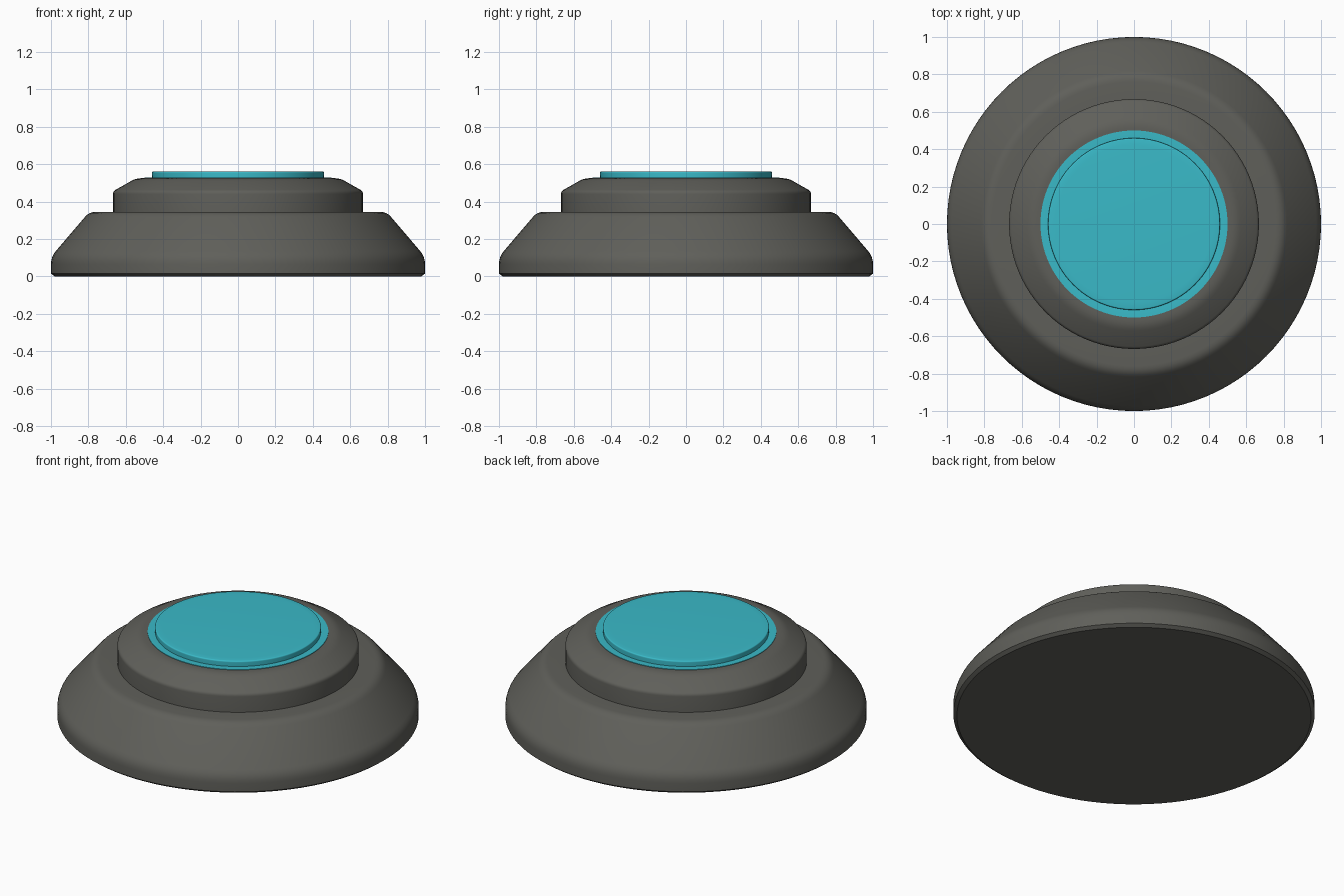
import bpy
import math
from mathutils import Vector

cube = bpy.data.objects.get("Cube")
if cube:
    bpy.data.objects.remove(cube)

SEGMENTS = 96


def make_material(name, color):
    mat = bpy.data.materials.new(name)
    mat.use_nodes = True
    mat.diffuse_color = color
    mat.node_tree.nodes["Principled BSDF"].inputs["Base Color"].default_value = color
    return mat


def round_corners(points, steps=4):
    """Round each (radius, height, rounding) corner of an open profile."""
    pts = [Vector(p[:2]) for p in points]
    out = []
    for i, p in enumerate(pts):
        size = points[i][2]
        if size == 0:
            out.append(p)
            continue
        a = p + (pts[i - 1] - p).normalized() * size
        b = p + (pts[i + 1] - p).normalized() * size
        for s in range(steps + 1):
            t = s / steps
            out.append(a * (1 - t) ** 2 + p * 2 * t * (1 - t) + b * t * t)
    return out


def lathe(name, points, mat):
    """Revolve a profile around z; end points are capped with flat discs."""
    profile = round_corners(points)
    verts, faces = [], []
    for r, z in profile:
        for k in range(SEGMENTS):
            a = math.tau * k / SEGMENTS
            verts.append((r * math.cos(a), r * math.sin(a), z))
    for j in range(len(profile) - 1):
        for k in range(SEGMENTS):
            n = (k + 1) % SEGMENTS
            lo, hi = j * SEGMENTS, (j + 1) * SEGMENTS
            faces.append((lo + k, lo + n, hi + n, hi + k))
    faces.append(tuple(reversed(range(SEGMENTS))))
    faces.append(tuple(range(len(verts) - SEGMENTS, len(verts))))
    mesh = bpy.data.meshes.new(name)
    mesh.from_pydata(verts, [], faces)
    mesh.materials.append(mat)
    obj = bpy.data.objects.new(name, mesh)
    bpy.context.collection.objects.link(obj)
    bpy.ops.object.select_all(action="DESELECT")
    obj.select_set(True)
    bpy.context.view_layer.objects.active = obj
    bpy.ops.object.shade_smooth_by_angle(angle=math.radians(35))
    return obj


grey = make_material("warm dark grey", (0.115, 0.115, 0.102, 1))
teal = make_material("teal", (0.042, 0.49, 0.58, 1))

# Wide sloping foot
lathe("base", [(0.98, 0, 0), (1, 0.015, 0), (1, 0.105, 0.04),
               (0.795, 0.345, 0.035), (0.64, 0.345, 0)], grey)

# Raised collar with a chamfered shoulder
lathe("collar", [(0.668, 0.33, 0), (0.668, 0.455, 0.015),
                 (0.545, 0.525, 0.03), (0.5, 0.525, 0)], grey)

# Thin rim around the button, dipping slightly inwards
lathe("button_rim", [(0.5, 0.524, 0), (0.5, 0.528, 0),
                     (0.47, 0.528, 0), (0.44, 0.526, 0)], teal)

# Push button
lathe("button", [(0.458, 0.515, 0), (0.46, 0.56, 0.008), (0.42, 0.562, 0)], teal)
